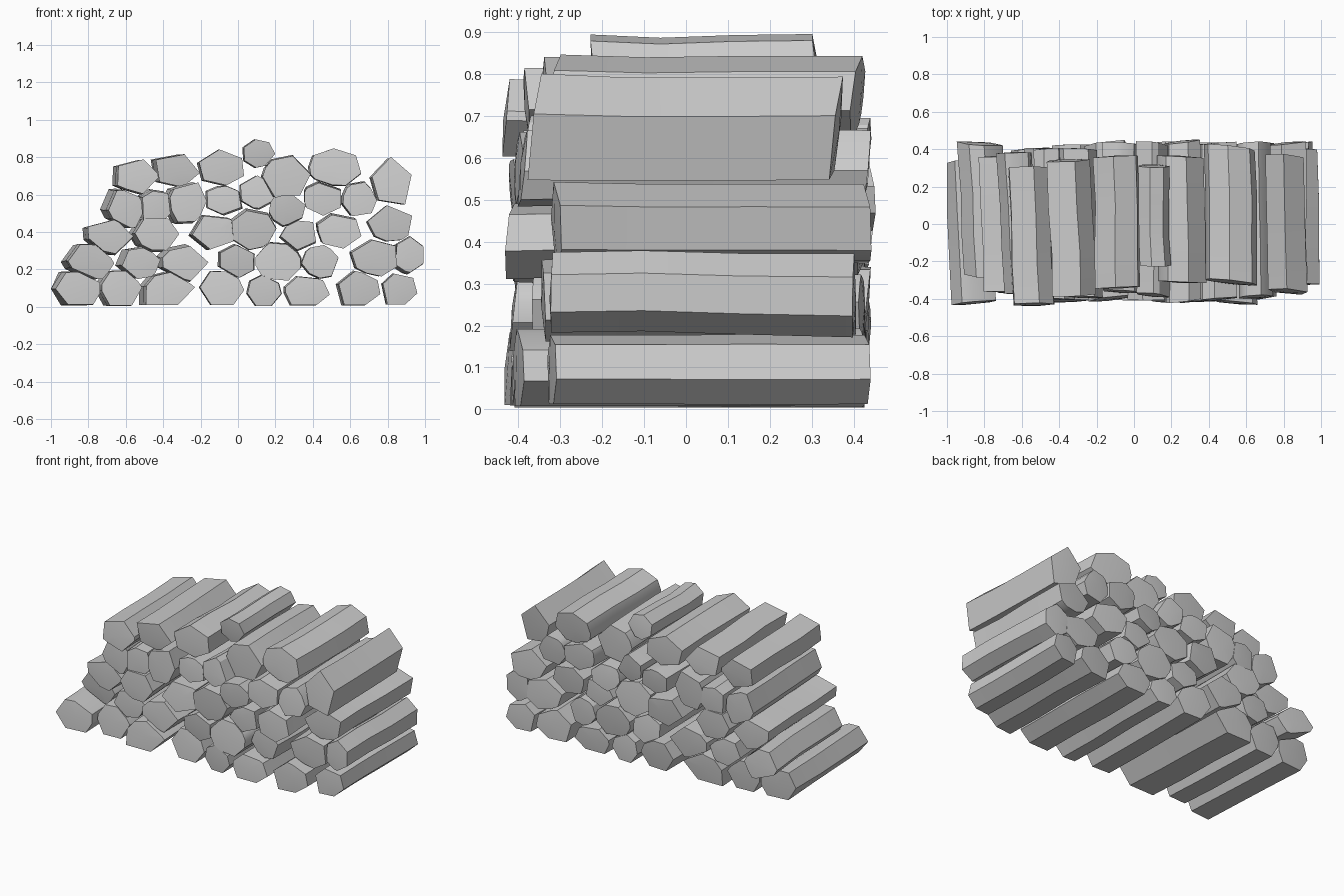
import bpy, bmesh, math, random
from mathutils import Vector

if "Cube" in bpy.data.objects:
    bpy.data.objects.remove(bpy.data.objects["Cube"])

random.seed(4)

# Each log: centre x, centre z, half width, half height, front y, back y, sides, turn
row_1 = [(-.85, .10, .13, .09, -.42, .34, 6, 5), (-.63, .10, .115, .095, -.36, .36, 6, 0),
         (-.365, .10, .13, .09, -.41, .40, 5, 0), (-.08, .10, .12, .09, -.38, .42, 6, 0),
         (.145, .09, .09, .085, -.41, .42, 7, 90), (.37, .085, .125, .077, -.41, .43, 6, -10),
         (.655, .10, .115, .093, -.40, .42, 6, 45), (.87, .095, .092, .082, -.32, .43, 6, 45)]
row_2 = [(-.79, .24, .12, .09, -.28, .43, 6, 0), (-.52, .23, .105, .087, -.35, .40, 6, 10),
         (-.29, .235, .13, .095, -.38, .42, 5, 0), (0, .24, .09, .09, -.40, .42, 6, 30),
         (.22, .245, .135, .10, -.41, .43, 6, -5), (.44, .24, .097, .09, -.36, .42, 6, 10),
         (.735, .26, .13, .095, -.34, .40, 6, 40), (.92, .275, .075, .10, -.32, .40, 6, 30)]
row_3 = [(-.68, .37, .122, .09, -.36, .36, 5, 0), (-.44, .385, .12, .088, -.40, .40, 6, 0),
         (-.135, .395, .115, .09, -.40, .43, 5, 45), (.09, .415, .12, .105, -.40, .42, 7, 0),
         (.33, .38, .10, .08, -.41, .41, 5, 45), (.535, .405, .12, .09, -.42, .42, 6, -15),
         (.81, .44, .118, .097, -.31, .43, 5, 25)]
row_4 = [(-.60, .525, .10, .105, -.37, .38, 6, 0), (-.44, .54, .10, .087, -.38, .40, 6, -10),
         (-.275, .56, .105, .11, -.39, .40, 6, 0), (-.07, .57, .097, .08, -.36, .43, 6, 30),
         (.105, .61, .087, .09, -.38, .43, 6, 30), (.265, .515, .098, .085, -.41, .44, 6, 20),
         (.465, .585, .105, .095, -.40, .43, 6, 30), (.65, .58, .10, .092, -.39, .43, 6, 10)]
row_5 = [(-.53, .69, .113, .092, -.43, .30, 5, 0), (-.32, .725, .125, .087, -.38, .34, 5, 0),
         (-.08, .74, .122, .095, -.34, .36, 6, 40), (.115, .815, .082, .074, -.22, .31, 7, 0),
         (.255, .70, .132, .11, -.31, .36, 6, 10), (.52, .745, .142, .098, -.31, .41, 7, 90),
         (.82, .665, .103, .13, -.36, .36, 5, 20)]
rows = [row_1, row_2, row_3, row_4, row_5]
all_logs = [log for row in rows for log in row]


def clip(poly, normal, limit):
    """Keep the part of a polygon where point . normal <= limit."""
    out = []
    for a, b in zip(poly, poly[1:] + poly[:1]):
        da, db = a.dot(normal) - limit, b.dot(normal) - limit
        if da <= 0:
            out.append(a)
        if da * db < 0:
            out.append(a.lerp(b, da / (da - db)))
    return out


def cross_section(log):
    """Split-wood outline filling its box, trimmed to nest against neighbours."""
    x, z, w, h, _, _, sides, turn = log
    poly = []
    for i in range(sides):
        a = math.tau * i / sides + math.radians(turn + random.uniform(-4, 4))
        poly.append(Vector((math.cos(a), math.sin(a))))
    # stretch the outline to the exact width and height
    lo = [min(p[k] for p in poly) for k in (0, 1)]
    hi = [max(p[k] for p in poly) for k in (0, 1)]
    poly = [Vector([s * (2 * (p[k] - lo[k]) / (hi[k] - lo[k]) - 1)
                    for k, s in ((0, w), (1, h))]) for p in poly]
    if z < .15:   # bottom row lies flat on the ground
        poly = [Vector((p.x, -h if p.y < -.55 * h else p.y)) for p in poly]
    for other in all_logs:
        d = Vector((other[0] - x, other[1] - z))
        dist = d.length
        if 0 < dist < .36:
            ra, rb = (w + h) / 2, (other[2] + other[3]) / 2
            limit = dist / 2 + (ra * ra - rb * rb) / (2 * dist) - .003
            poly = clip(poly, d / dist, limit)
    # drop tiny edges
    return [p for i, p in enumerate(poly) if (p - poly[i - 1]).length > .02]


def build_log(name, log):
    x, z, w, h, y0, y1 = log[:6]
    outline = cross_section(log)
    n = len(outline)
    bm = bmesh.new()
    rings = []
    slant_x, slant_z = random.uniform(-.12, .12), random.uniform(-.12, .12)
    drift = -.03 if x < -.25 else -.012
    for k, t in enumerate((0, .3, .63, 1)):
        # gentle bow and drift along the length
        ox = x + drift * t + random.uniform(-.006, .006)
        oz = z + (random.uniform(-.006, .006) if z > .12 else 0)
        s = 1 + random.uniform(-.02, .03)
        ring = []
        for p in outline:
            y = y0 + (y1 - y0) * t
            if k in (0, 3):
                y += p.x * slant_x + p.y * slant_z
            px = max(-1, min(1, ox + p.x * s))
            ring.append(bm.verts.new((px, y, max(.004, oz + p.y * s))))
        rings.append(ring)
    for a, b in zip(rings, rings[1:]):
        for i in range(n):
            j = (i + 1) % n
            bm.faces.new((a[i], a[j], b[j], b[i]))
    # slightly domed sawn ends
    for ring, push in ((rings[0], -.006), (rings[-1], .006)):
        c = sum((v.co for v in ring), Vector()) / n + Vector((0, push, 0))
        centre = bm.verts.new(c)
        for i in range(n):
            bm.faces.new((ring[i], ring[(i + 1) % n], centre))
    bmesh.ops.recalc_face_normals(bm, faces=bm.faces)
    mesh = bpy.data.meshes.new(name)
    bm.to_mesh(mesh)
    bm.free()
    obj = bpy.data.objects.new(name, mesh)
    bpy.context.collection.objects.link(obj)
    obj.select_set(True)
    bpy.context.view_layer.objects.active = obj


# Stack of firewood, row by row
for r, row in enumerate(rows, 1):
    for i, log in enumerate(row, 1):
        build_log(f"log_row{r}_{i}", log)
bpy.ops.object.shade_smooth_by_angle(angle=math.radians(30))
